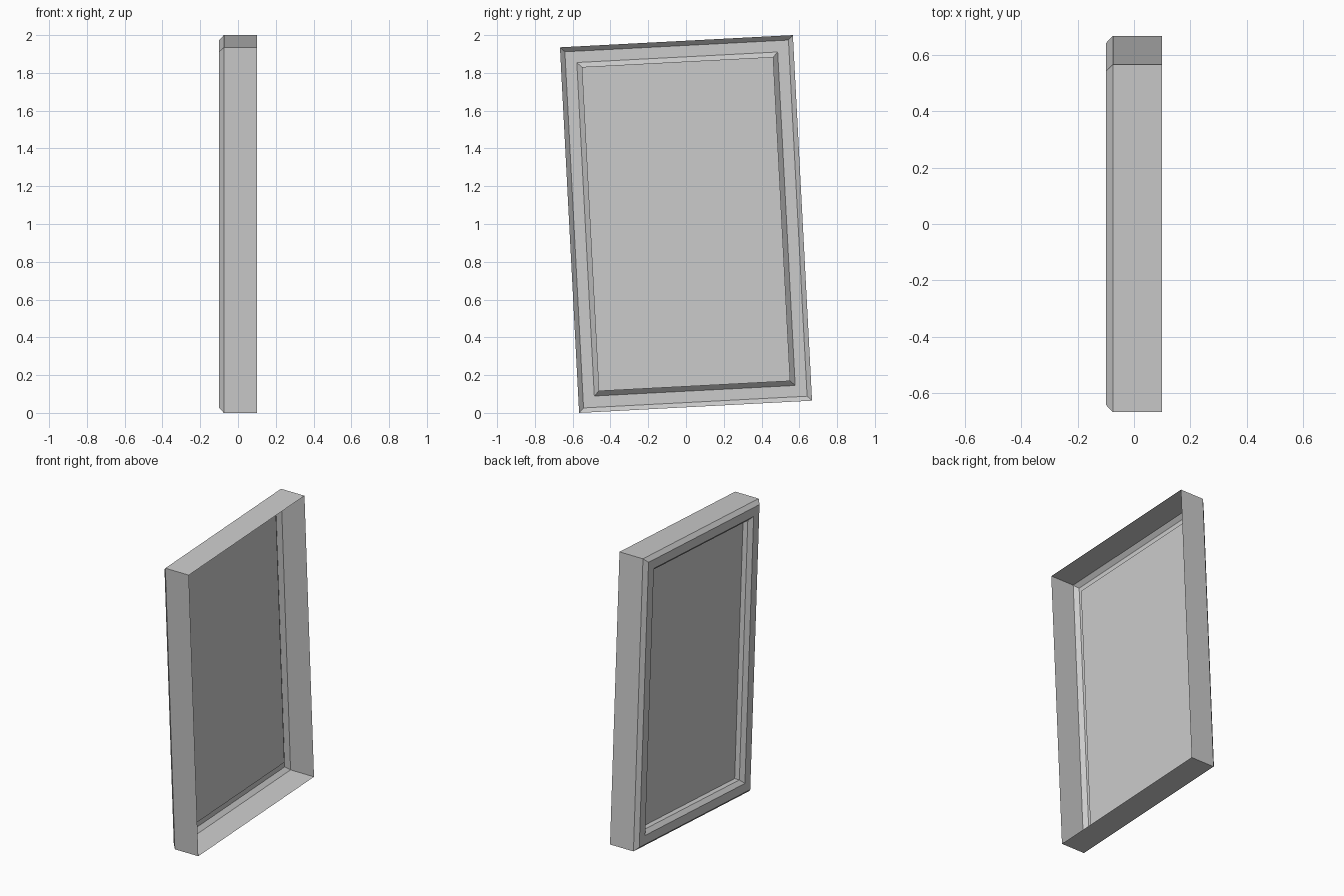
import bpy
import math

if "Cube" in bpy.data.objects:
    bpy.data.objects.remove(bpy.data.objects["Cube"])

TILT = math.radians(3.0)
WIDTH, HEIGHT = 1.235, 1.938

# Moulding cross-section: (inset from the outer edge, x position), back to front to recess
PROFILE = [(0, 0.1), (0, -0.075), (0.025, -0.1),
           (0.085, -0.1), (0.11, -0.075), (0.11, -0.04)]


def ring(inset, x):
    """Four corners of a centred rectangle, counter-clockwise seen from +x."""
    w, h = WIDTH / 2 - inset, HEIGHT / 2 - inset
    return [(x, -w, -h), (x, w, -h), (x, w, h), (x, -w, h)]


def make_part(name, verts, faces):
    mesh = bpy.data.meshes.new(name)
    mesh.from_pydata(verts, [], faces)
    obj = bpy.data.objects.new(name, mesh)
    bpy.context.collection.objects.link(obj)
    # Hang slightly crooked, resting on the ground at its lowest corner
    obj.location.z = 1.0
    obj.rotation_euler.x = TILT
    return obj


# Open-backed frame moulding swept around the rectangle
verts = [v for inset, x in PROFILE for v in ring(inset, x)]
faces = []
for i in range(len(PROFILE) - 1):
    for j in range(4):
        a, b = 4 * i + j, 4 * i + (j + 1) % 4
        faces.append((a + 4, b + 4, b, a))
make_part("picture_frame", verts, faces)

# Flat picture panel closing the recess
make_part("picture_panel", ring(*PROFILE[-1]), [(3, 2, 1, 0)])
